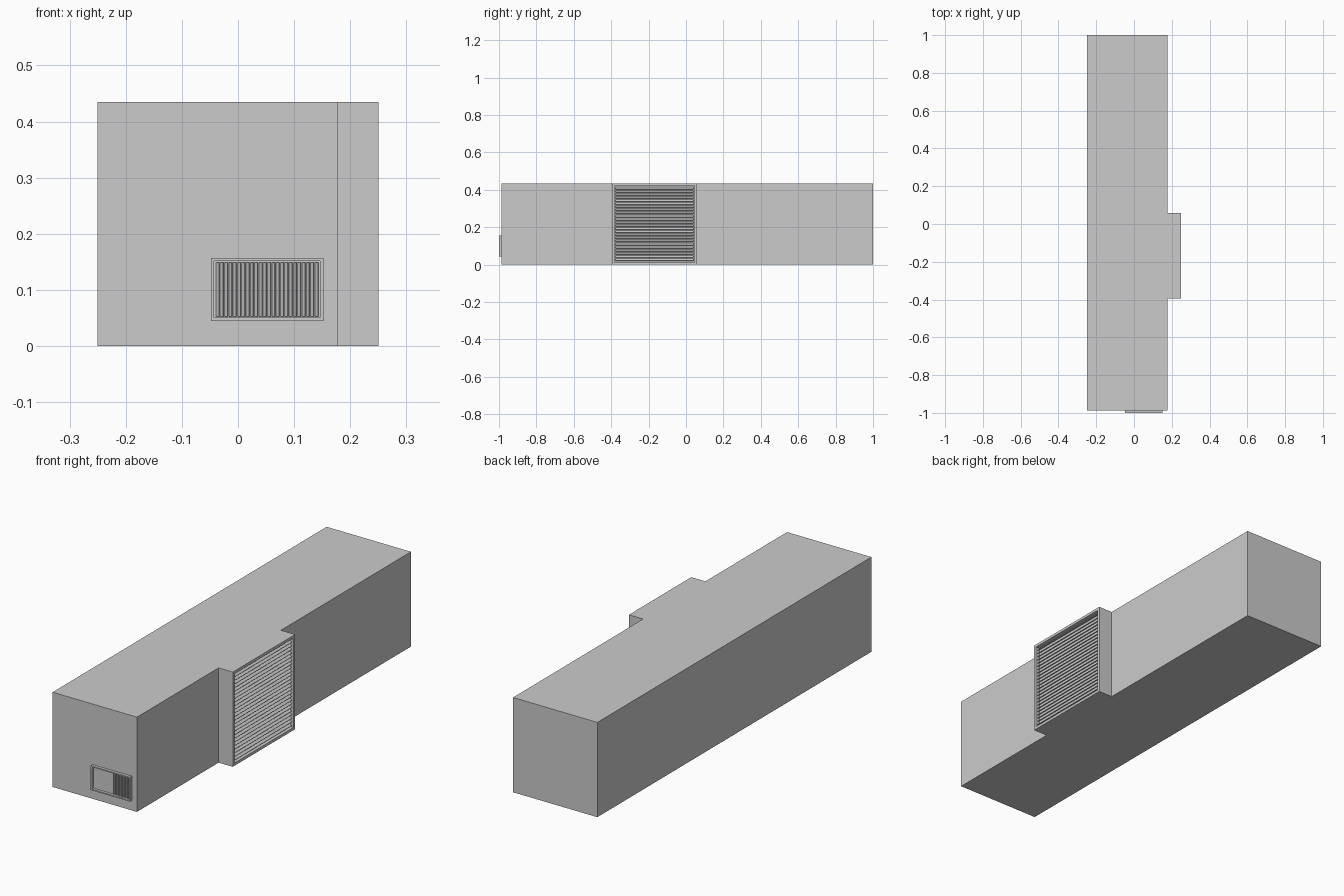
import bpy, bmesh, math
from mathutils import Vector, Matrix

if "Cube" in bpy.data.objects:
    bpy.data.objects.remove(bpy.data.objects["Cube"])


def finish(bm, name):
    bmesh.ops.recalc_face_normals(bm, faces=bm.faces[:])
    me = bpy.data.meshes.new(name)
    bm.to_mesh(me)
    bm.free()
    ob = bpy.data.objects.new(name, me)
    bpy.context.collection.objects.link(ob)
    return ob


def add_box(bm, center, size, rot=None):
    m = Matrix.Translation(center) @ (rot or Matrix()) @ Matrix.Diagonal((*size, 1))
    bmesh.ops.create_cube(bm, size=1, matrix=m)


def recess(bm, direction, border, depth):
    # frame the face furthest along direction, then sink its middle
    d = Vector(direction)
    bm.normal_update()
    face = max((f for f in bm.faces if f.normal.dot(d) > 0.9),
               key=lambda f: f.calc_center_median().dot(d))
    bmesh.ops.inset_region(bm, faces=[face], thickness=border)
    new = bmesh.ops.extrude_face_region(bm, geom=[face])["geom"]
    bmesh.ops.translate(bm, vec=-d * depth,
                        verts=[v for v in new if isinstance(v, bmesh.types.BMVert)])
    if face.is_valid:
        bmesh.ops.delete(bm, geom=[face], context='FACES')


# Long duct body with side outlet: one plan outline, extruded up
H = 0.435
outline = [(-0.25, -0.987), (0.178, -0.987), (0.178, -0.395), (0.25, -0.395),
           (0.25, 0.057), (0.178, 0.057), (0.178, 1), (-0.25, 1)]
bm = bmesh.new()
base = bm.faces.new([bm.verts.new((x, y, 0)) for x, y in outline])
top = bmesh.ops.extrude_face_region(bm, geom=[base])["geom"]
bmesh.ops.translate(bm, vec=(0, 0, H),
                    verts=[v for v in top if isinstance(v, bmesh.types.BMVert)])
bmesh.ops.recalc_face_normals(bm, faces=bm.faces[:])
recess(bm, (1, 0, 0), 0.018, 0.02)
finish(bm, "duct_body")

# Horizontal louvres in the side outlet
bm = bmesh.new()
n = 24
z0, z1 = 0.018, H - 0.018
tilt = Matrix.Rotation(math.radians(35), 4, 'Y')
for i in range(n):
    z = z0 + (z1 - z0) * (i + 0.5) / n
    add_box(bm, (0.239, -0.169, z), (0.016, 0.416, 0.003), tilt)
finish(bm, "side_louvres")

# Small front vent frame
bm = bmesh.new()
add_box(bm, (0.052, -0.993, 0.101), (0.2, 0.014, 0.112))
bmesh.ops.recalc_face_normals(bm, faces=bm.faces[:])
recess(bm, (0, -1, 0), 0.008, 0.012)
finish(bm, "front_vent_frame")

# Vertical louvres in the front vent
bm = bmesh.new()
n = 24
x0, x1 = -0.04, 0.144
tilt = Matrix.Rotation(math.radians(35), 4, 'Z')
for i in range(n):
    x = x0 + (x1 - x0) * (i + 0.5) / n
    add_box(bm, (x, -0.993, 0.101), (0.0015, 0.009, 0.096), tilt)
finish(bm, "front_louvres")
